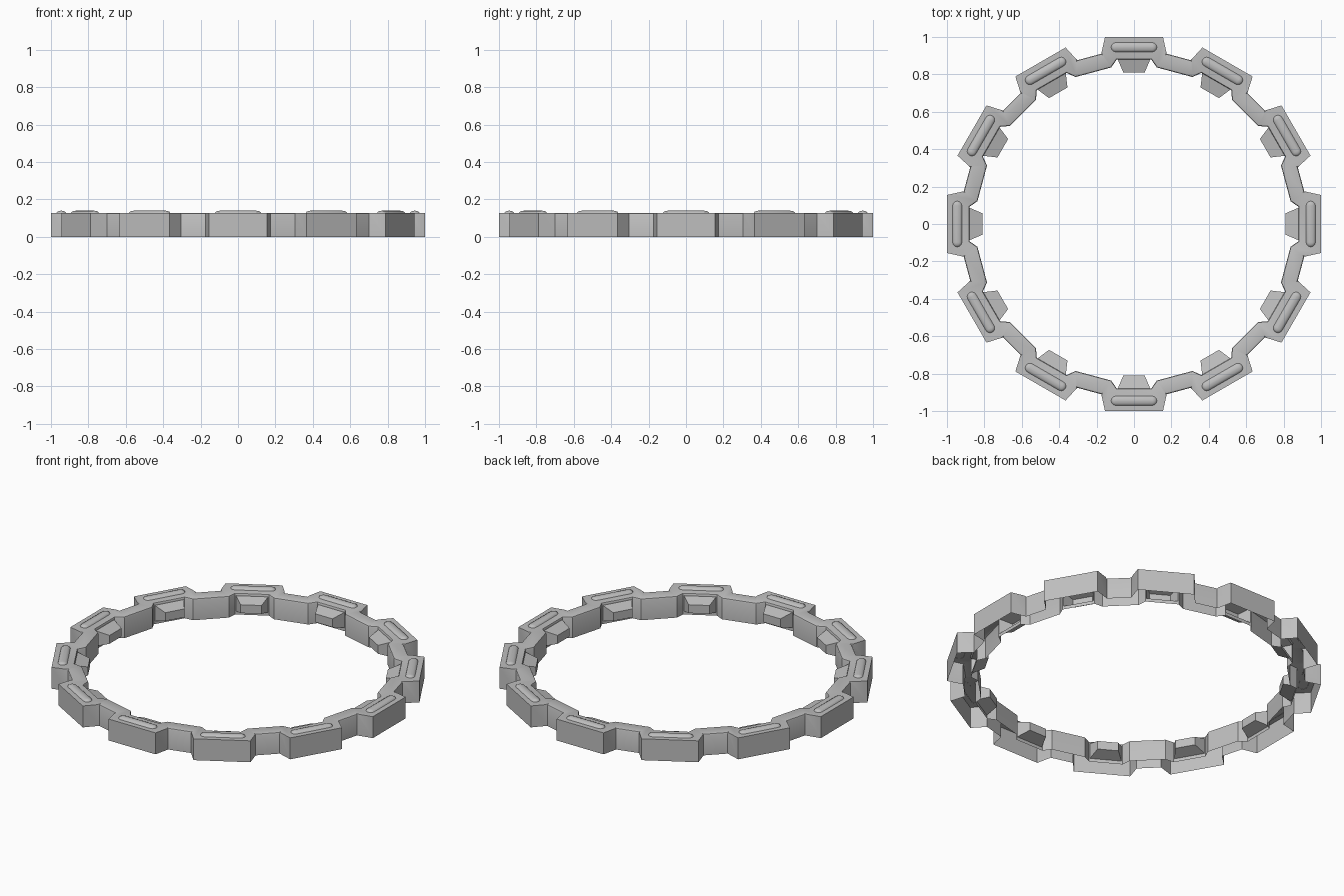
import bpy, bmesh, math
from mathutils import Matrix, Vector

if "Cube" in bpy.data.objects:
    bpy.data.objects.remove(bpy.data.objects["Cube"])

N = 12          # repeated segments
TOP = 0.128     # height of the ring top

grey = bpy.data.materials.new("plain_grey")
grey.diffuse_color = (0.52, 0.52, 0.52, 1)
grey.use_nodes = True
grey.node_tree.nodes["Principled BSDF"].inputs["Base Color"].default_value = grey.diffuse_color


def turn(i):
    return Matrix.Rotation(2 * math.pi * i / N, 4, 'Z')


def finish(bm, name, angle):
    bmesh.ops.remove_doubles(bm, verts=bm.verts, dist=0.0002)
    me = bpy.data.meshes.new(name)
    bm.to_mesh(me)
    bm.free()
    ob = bpy.data.objects.new(name, me)
    bpy.context.collection.objects.link(ob)
    me.materials.append(grey)
    bpy.ops.object.select_all(action='DESELECT')
    ob.select_set(True)
    bpy.context.view_layer.objects.active = ob
    bpy.ops.object.shade_smooth_by_angle(angle=math.radians(angle))
    return ob


# Ring shell: open underneath, outline repeats every 30 degrees
outer = [(0.175, 0.91), (0.155, 1.0), (-0.155, 1.0), (-0.175, 0.91)]
inner = [(0.122, 0.837), (0.092, 0.88), (-0.092, 0.88), (-0.122, 0.837)]
bm = bmesh.new()
rows = []
for i in range(N):
    m = turn(i)
    for (ox, oy), (ix, iy) in zip(outer, inner):
        rows.append([bm.verts.new(m @ Vector(p)) for p in (
            (ox, oy, 0), (ox, oy, TOP), (ix, iy, TOP), (ix, iy, 0))])


def rect(m, half, y, z0, z1):
    return [bm.verts.new(m @ Vector(p)) for p in
            ((half, y, z0), (half, y, z1), (-half, y, z1), (-half, y, z0))]


for k, a in enumerate(rows):
    b = rows[(k + 1) % len(rows)]
    bm.faces.new((a[0], a[1], b[1], b[0]))
    bm.faces.new((a[1], a[2], b[2], b[1]))
    if k % 4 != 1:
        bm.faces.new((a[2], a[3], b[3], b[2]))
    else:
        # Recess wall with a tapered hollow tab pushed towards the centre
        m = turn(k // 4)
        loops = [[a[3], a[2], b[2], b[3]],
                 rect(m, 0.087, 0.88, 0.02, 0.112),
                 rect(m, 0.057, 0.81, 0.042, 0.092)]
        for p, q in zip(loops, loops[1:]):
            for j in range(4):
                n = (j + 1) % 4
                bm.faces.new((p[j], p[n], q[n], q[j]))
        bm.faces.new(loops[-1])

# Soften the inner top edge and the outer top edge of the links
soft = []
for k, a in enumerate(rows):
    b = rows[(k + 1) % len(rows)]
    soft.append(bm.edges.get((a[2], b[2])))
    if k % 4 == 3:
        soft.append(bm.edges.get((a[1], b[1])))
bmesh.ops.bevel(bm, geom=soft, offset=0.01, segments=2, profile=0.5,
                affect='EDGES', clamp_overlap=True)
bmesh.ops.recalc_face_normals(bm, faces=bm.faces)
# Make sure the top faces point up
if sum(f.normal.z * f.calc_area() for f in bm.faces) < 0:
    bmesh.ops.reverse_faces(bm, faces=bm.faces)
finish(bm, "ring_shell", 35)

# Rounded raised bars on the block tops
bm = bmesh.new()
for i in range(N):
    m = turn(i)
    prev = None
    for t in (0, 30, 60, 85):
        r = 0.026 * math.cos(math.radians(t))
        z = TOP - 0.001 + 0.0125 * math.sin(math.radians(t))
        ring = []
        for side, start in ((1, -90), (-1, 90)):
            for s in range(7):
                c = math.radians(start + 30 * s)
                ring.append(bm.verts.new(m @ Vector(
                    (side * 0.097 + r * math.cos(c), 0.945 + r * math.sin(c), z))))
        if prev:
            for j in range(14):
                n = (j + 1) % 14
                bm.faces.new((prev[j], prev[n], ring[n], ring[j]))
        prev = ring
    bm.faces.new(prev)
finish(bm, "raised_bars", 50)
